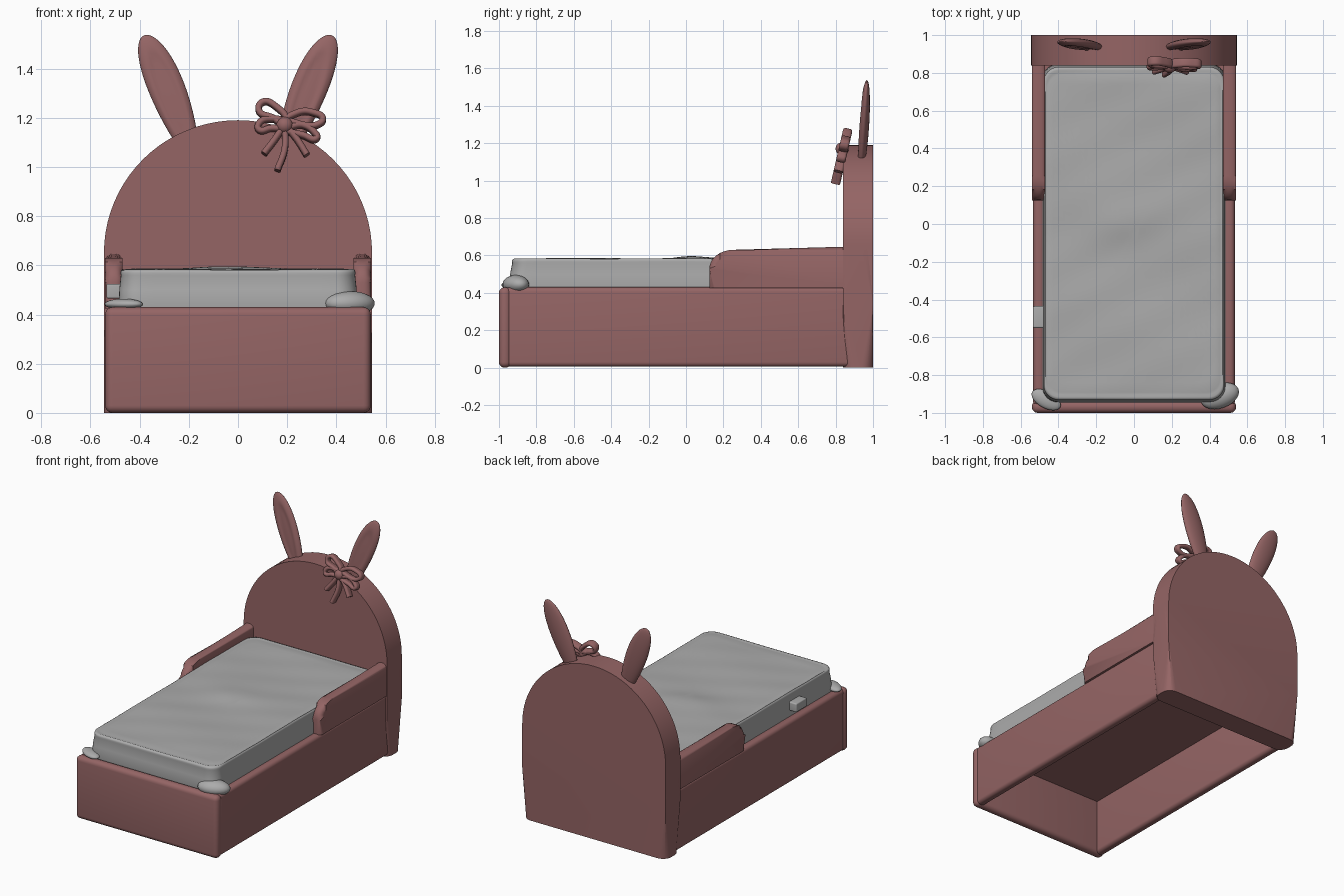
import bpy, bmesh, math
from mathutils import Vector

if "Cube" in bpy.data.objects:
    bpy.data.objects.remove(bpy.data.objects["Cube"], do_unlink=True)


def material(name, rgb):
    m = bpy.data.materials.new(name)
    m.use_nodes = True
    m.diffuse_color = (*rgb, 1)
    m.node_tree.nodes["Principled BSDF"].inputs["Base Color"].default_value = (*rgb, 1)
    return m


ROSE = material("dusty rose upholstery", (0.30, 0.13, 0.13))
GREY = material("grey bedding", (0.41, 0.41, 0.41))


def finish(bm, name, mat, angle=40):
    bmesh.ops.recalc_face_normals(bm, faces=bm.faces[:])
    me = bpy.data.meshes.new(name)
    bm.to_mesh(me)
    bm.free()
    me.materials.append(mat)
    me.shade_smooth()
    me.set_sharp_from_angle(angle=math.radians(angle))
    ob = bpy.data.objects.new(name, me)
    bpy.context.collection.objects.link(ob)
    return ob


def box(name, lo, hi, mat, bevel=0.0):
    """Rounded box between two corners."""
    bm = bmesh.new()
    bmesh.ops.create_cube(bm, size=1)
    lo, hi = Vector(lo), Vector(hi)
    for v in bm.verts:
        v.co = (lo + hi) / 2 + v.co * (hi - lo)
    if bevel:
        bmesh.ops.bevel(bm, geom=bm.edges[:], offset=bevel, segments=5,
                        profile=0.5, affect='EDGES')
    return finish(bm, name, mat)


def slab(name, outline, t0, t1, place, bevel):
    """Extruded outline with its rims rounded, except along the flat bottom."""
    bm = bmesh.new()
    floor = min(v for _, v in outline)
    caps = [[bm.verts.new(place(u, t, v)) for u, v in outline] for t in (t0, t1)]
    n = len(outline)
    for cap in caps:
        bm.faces.new(cap)
    for i in range(n):
        j = (i + 1) % n
        bm.faces.new((caps[0][i], caps[0][j], caps[1][j], caps[1][i]))
    rims = []
    for cap in caps:
        for i in range(n):
            a, b = cap[i], cap[(i + 1) % n]
            if a.co.z > floor + 1e-4 or b.co.z > floor + 1e-4:
                rims.append(bm.edges.get((a, b)))
    bmesh.ops.bevel(bm, geom=rims, offset=bevel, segments=6, profile=0.5, affect='EDGES')
    return finish(bm, name, ROSE)


def blob(name, centre, radii, mat, yaw=0.0):
    bm = bmesh.new()
    bmesh.ops.create_uvsphere(bm, u_segments=24, v_segments=14, radius=1)
    for v in bm.verts:
        v.co *= Vector(radii)
    ob = finish(bm, name, mat, 80)
    ob.location = centre
    ob.rotation_euler.z = yaw
    return ob


# Open-bottomed bed base
box("footboard", (-0.54, -1.0, 0), (0.54, -0.935, 0.43), ROSE, 0.03)
for side, s in (("left", 1), ("right", -1)):
    xs = sorted((s * 0.472, s * 0.534))
    box(side + "_rail", (xs[0], -0.965, 0.005), (xs[1], 0.9, 0.43), ROSE, 0.025)
box("platform", (-0.49, -0.95, 0.385), (0.49, 0.87, 0.415), ROSE)

# Arched headboard
arch = [(-0.545, 0), (-0.545, 0.35)]
for i in range(41):
    a = math.pi * (1 - i / 40)
    arch.append((0.545 * math.cos(a), 0.65 + 0.54 * math.sin(a)))
arch += [(0.545, 0.35), (0.545, 0)]
slab("headboard", arch, 0.84, 1.0, lambda u, t, v: (u, t, v), 0.062)

# Guard rails with a rounded front corner
guard = [(0.125, 0.425), (0.125, 0.53)]
for i in range(1, 9):
    a = math.pi / 2 * i / 8
    guard.append((0.255 - 0.13 * math.cos(a), 0.53 + 0.1 * math.sin(a)))
guard += [(0.9, 0.648), (0.9, 0.425)]
for side, s in (("left", 1), ("right", -1)):
    slab(side + "_guard_rail", guard, 0.47, 0.54, lambda u, t, v: (s * t, u, v), 0.03)


# Mattress: stacked rounded rectangles, closed by a softly rumpled top
def ring(hx, hy, r):
    pts = []
    corners = ((1, -1, -90), (1, 1, 0), (-1, 1, 90), (-1, -1, 180))
    for sx, sy, start in corners:
        for k in range(9):
            a = math.radians(start + 90 * k / 8)
            pts.append(Vector((sx * (hx - r) + r * math.cos(a),
                               sy * (hy - r) + r * math.sin(a))))
    out = []
    for k, p in enumerate(pts):
        q = pts[(k + 1) % len(pts)]
        steps = max(1, round((q - p).length / 0.06))
        out += [p.lerp(q, m / steps) for m in range(steps)]
    return out


def rumple(x, y):
    bump = 0.012 * math.exp(-((x + 0.08) / 0.2) ** 2 - ((y - 0.08) / 0.12) ** 2)
    return bump + 0.003 * math.sin(9 * y + 4 * x) + 0.0015 * math.sin(23 * y - 11 * x)


base = ring(0.485, 0.895, 0.08)
levels = [(0.97, 0.405), (0.995, 0.41), (1, 0.43), (0.995, 0.5), (0.982, 0.56),
          (0.985, 0.57), (0.98, 0.579), (0.968, 0.583), (0.955, 0.579)]
levels += [(0.94 * (1 - i / 16), 0.582) for i in range(16)]
bm = bmesh.new()
loops = []
for scale, z in levels:
    inset = min(1, (1 - scale) * 12)
    wave = inset if z > 0.575 else 0
    loops.append([bm.verts.new((p.x * scale, -0.05 + p.y * scale,
                                z + wave * rumple(p.x * scale, p.y * scale)))
                  for p in base])
n = len(base)
for lower, upper in zip(loops, loops[1:]):
    for i in range(n):
        j = (i + 1) % n
        bm.faces.new((lower[i], lower[j], upper[j], upper[i]))
bm.faces.new(loops[0])
bm.faces.new(loops[-1])
finish(bm, "mattress", GREY, 60)

# Sheet corners and side tag
blob("left_sheet_corner", (0.455, -0.91, 0.445), (0.105, 0.065, 0.05), GREY, 0.35)
blob("right_sheet_corner", (-0.465, -0.93, 0.442), (0.085, 0.045, 0.022), GREY, -0.5)
box("mattress_tag", (-0.535, -0.55, 0.465), (-0.47, -0.435, 0.525), GREY, 0.008)

# Long ears with a shallow hollow in the front
for side, s in (("left", 1), ("right", -1)):
    bm = bmesh.new()
    bmesh.ops.create_uvsphere(bm, u_segments=36, v_segments=28, radius=1)
    for v in bm.verts:
        x, y, t = v.co
        hollow = 1 - (x / 0.6) ** 2 - (t / 0.8) ** 2
        if y < 0 and hollow > 0:
            y *= 1 - 0.35 * min(1, 2.5 * hollow)
        z = 1.28 + 0.257 * t
        v.co = (s * (0.246 + 0.37 * (z - 1.2)) + 0.077 * x * (1 + 0.22 * t),
                0.94 + 0.07 * (z - 1.15) + 0.029 * y, z)
    finish(bm, side + "_ear", ROSE, 80)


# Ribbon bow leaning on the headboard
def ribbon(name, points, cyclic):
    cu = bpy.data.curves.new(name, 'CURVE')
    cu.dimensions = '2D'
    cu.fill_mode = 'NONE'
    cu.extrude, cu.bevel_depth, cu.bevel_resolution = 0.012, 0.013, 3
    cu.use_fill_caps = not cyclic
    sp = cu.splines.new('BEZIER')
    sp.bezier_points.add(len(points) - 1)
    for bp, (x, y) in zip(sp.bezier_points, points):
        bp.co = (x, y, 0)
        bp.handle_left_type = bp.handle_right_type = 'AUTO'
    sp.use_cyclic_u = cyclic
    cu.materials.append(ROSE)
    ob = bpy.data.objects.new(name, cu)
    bpy.context.collection.objects.link(ob)
    ob.location = (0.19, 0.842, 1.17)
    ob.rotation_euler.x = math.radians(77)
    bpy.ops.object.select_all(action='DESELECT')
    ob.select_set(True)
    bpy.context.view_layer.objects.active = ob
    bpy.ops.object.convert(target='MESH')
    bpy.context.object.data.shade_smooth()


ribbon("bow_upper_right_loop", [(0, 0.01), (-0.04, 0.08), (-0.09, 0.095),
                                (-0.105, 0.06), (-0.05, 0.03)], True)
ribbon("bow_lower_right_loop", [(0, 0), (-0.06, 0.025), (-0.105, 0.005),
                                (-0.105, -0.02), (-0.06, -0.015)], True)
ribbon("bow_upper_left_loop", [(0, 0), (0.05, 0.05), (0.12, 0.05), (0.155, 0.025),
                               (0.13, 0), (0.06, 0)], True)
ribbon("bow_lower_left_loop", [(0, 0), (0.07, 0), (0.12, -0.03), (0.13, -0.055),
                               (0.08, -0.045)], True)
ribbon("bow_right_tail", [(0, 0), (-0.04, -0.06), (-0.085, -0.12)], False)
ribbon("bow_middle_tail", [(0, 0), (0, -0.1), (-0.03, -0.19)], False)
ribbon("bow_left_tail", [(0, 0), (0.05, -0.06), (0.09, -0.125)], False)
blob("bow_knot", (0.19, 0.835, 1.17), (0.035, 0.035, 0.035), ROSE)
